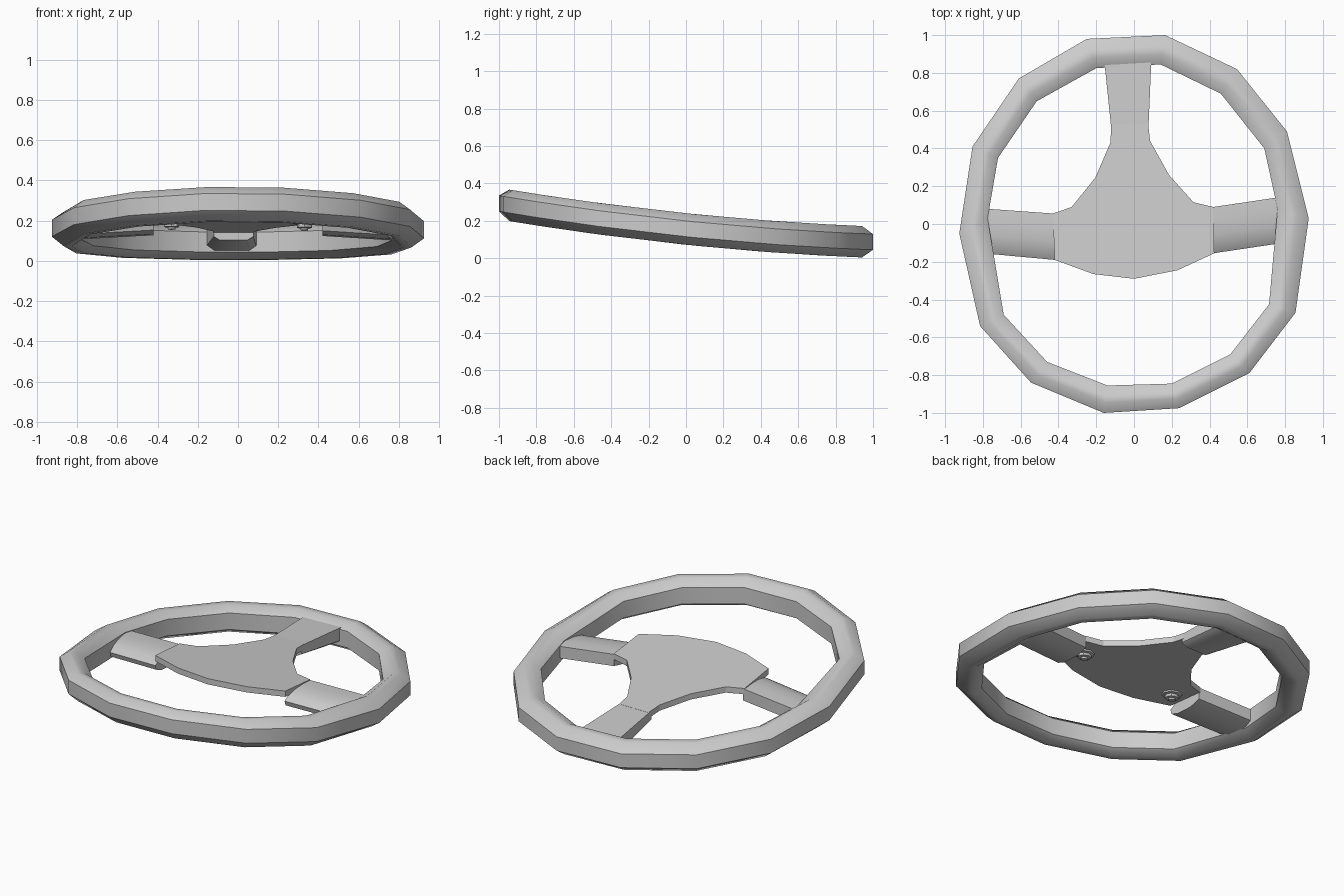
import bpy, bmesh, math
from mathutils import Vector

if "Cube" in bpy.data.objects:
    bpy.data.objects.remove(bpy.data.objects["Cube"])

GREY = (0.6, 0.6, 0.6, 1.0)
grey = bpy.data.materials.new("plain grey")
grey.use_nodes = True
grey.diffuse_color = GREY
grey.node_tree.nodes["Principled BSDF"].inputs["Base Color"].default_value = GREY


def rim_z(y):
    """Centre height of the tilted, slightly dished rim."""
    return 0.157 - 0.103 * y + 0.033 * y * y


def hub_z(y):
    """Top height of the flat tilted hub."""
    return 0.225 - 0.1 * y


def loft(name, rings, closed=False, angle=45):
    """Skin a list of equal-sized rings of points into one object."""
    bm = bmesh.new()
    loops = [[bm.verts.new(p) for p in ring] for ring in rings]
    pairs = list(zip(loops, loops[1:]))
    if closed:
        pairs.append((loops[-1], loops[0]))
    else:
        bm.faces.new(loops[0])
        bm.faces.new(loops[-1])
    for a, b in pairs:
        for i in range(len(a)):
            j = (i + 1) % len(a)
            bm.faces.new((a[i], a[j], b[j], b[i]))
    bmesh.ops.recalc_face_normals(bm, faces=bm.faces[:])
    mesh = bpy.data.meshes.new(name)
    bm.to_mesh(mesh)
    bm.free()
    obj = bpy.data.objects.new(name, mesh)
    bpy.context.collection.objects.link(obj)
    mesh.materials.append(grey)
    bpy.ops.object.select_all(action="DESELECT")
    obj.select_set(True)
    bpy.context.view_layer.objects.active = obj
    bpy.ops.object.shade_smooth_by_angle(angle=math.radians(angle))
    return obj


# Rim: outer and inner corners, skinned with a rounded section
outer = [(-.16, -1), (.24, -.975), (.61, -.79), (.855, -.47), (.925, .03),
         (.81, .49), (.545, .82), (.165, 1), (-.25, .98), (-.61, .77),
         (-.855, .41), (-.925, -.05), (-.815, -.54), (-.545, -.84)]
inner = [(-.14, -.855), (.2, -.845), (.51, -.69), (.715, -.425), (.76, .08),
         (.69, .4), (.46, .69), (.14, .845), (-.2, .825), (-.515, .65),
         (-.72, .35), (-.775, .03), (-.69, -.48), (-.46, -.73)]
section = [(0, .042), (.38, .083), (.65, .083), (1, .05),
           (1, -.05), (.65, -.085), (.38, -.085), (0, -.042)]
rings = []
for o, i in zip(outer, inner):
    ring = []
    for t, h in section:
        x, y = Vector(o).lerp(Vector(i), t)
        ring.append((x, y, rim_z(y) + h))
    rings.append(ring)
loft("rim", rings, closed=True)

# Hub plate: flat outline with a thin edge
outline = [(0, -.29), (.23, -.245), (.425, -.155), (.42, .09), (.315, .115),
           (.185, .26), (.085, .44), (.075, .53), (-.12, .53), (-.125, .43),
           (-.205, .245), (-.33, .09), (-.43, .055), (-.42, -.19), (-.215, -.265)]
loft("hub_plate", [[(x, y, hub_z(y) - d) for x, y in outline] for d in (0, .035)], angle=20)

# Side spokes: the top rolls down toward the front
roll = [(1, -.004), (.7, -.006), (.4, -.016), (.15, -.036), (0, -.062),
        (.04, -.09), (.25, -.105), (.7, -.1), (1, -.075)]


def side_spoke(name, stations):
    rings = []
    for x, front, back, drop in stations:
        ring = []
        for t, h in roll:
            y = front + (back - front) * t
            ring.append((x, y, hub_z(y) + h - drop))
        rings.append(ring)
    loft(name, rings)


side_spoke("left_spoke", [(.42, -.155, .09, 0), (.79, -.1, .145, .018)])
side_spoke("right_spoke", [(-.42, -.19, .055, 0), (-.8, -.155, .082, .018)])

# Back spoke: tapers from the hub neck down to the rim
rings = []
for y, x0, x1, top, depth in ((.5, -.12, .076, hub_z(.5) - .002, .07),
                              (.87, -.158, .092, rim_z(.87) + .058, .105)):
    ring = []
    for t, d in ((0, 0), (1, 0), (1, .75), (.85, 1), (.15, 1), (0, .75)):
        ring.append((x0 + (x1 - x0) * t, y, top - depth * d))
    rings.append(ring)
loft("back_spoke", rings)


# Bolts under the hub: washer, nut and stud, each turned on the hub axis
def bolt(name, x, y):
    rings = []
    for r, d in ((.055, .03), (.055, .045), (.038, .048), (.038, .064), (.02, .066), (.018, .076)):
        ring = []
        for k in range(8):
            a = math.tau * k / 8
            py = y + r * math.sin(a)
            ring.append((x + r * math.cos(a), py, hub_z(py) - d))
        rings.append(ring)
    loft(name, rings)


bolt("left_bolt", .33, -.03)
bolt("right_bolt", -.33, -.07)
